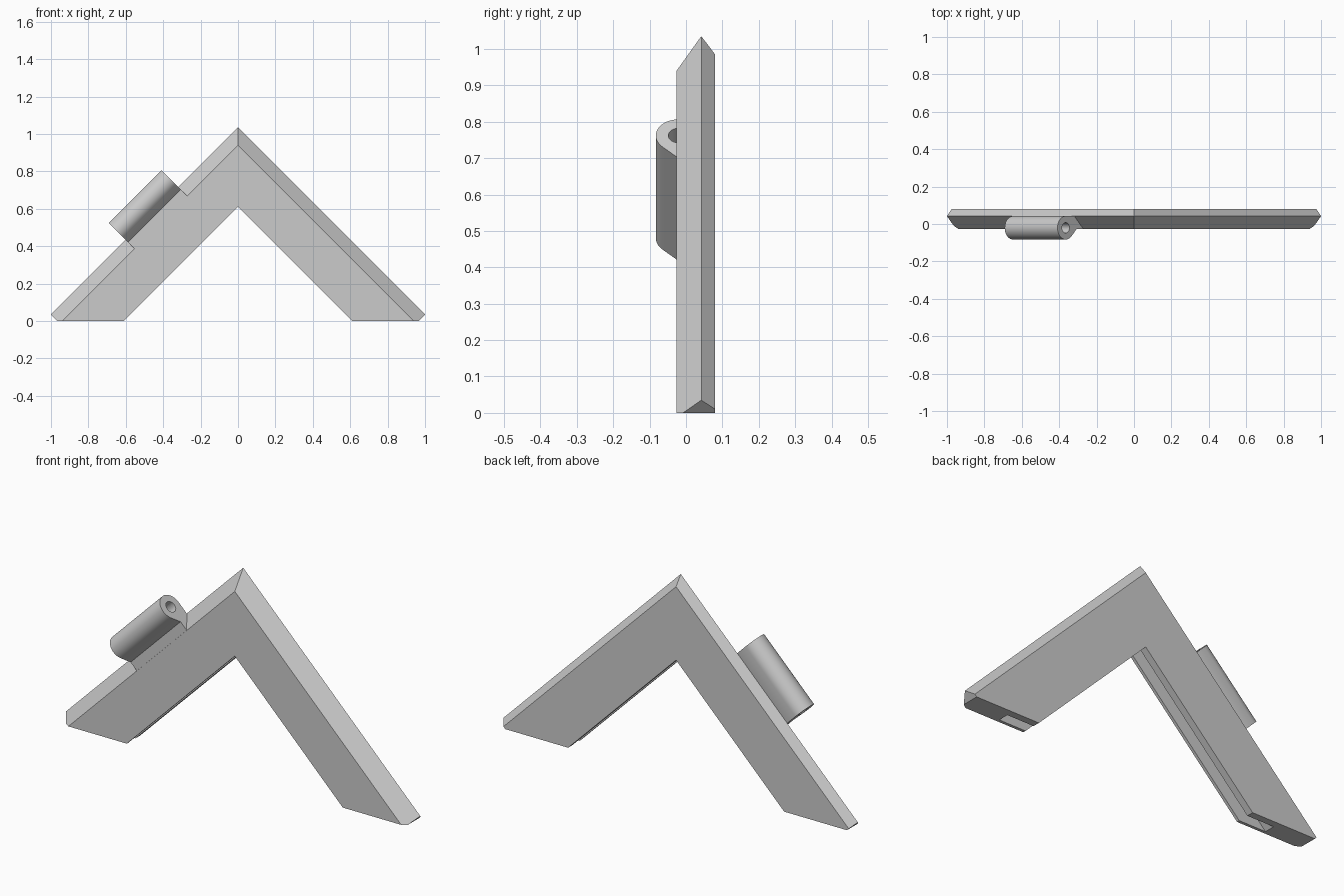
import bpy, bmesh, math
from mathutils import Vector

if "Cube" in bpy.data.objects:
    bpy.data.objects.remove(bpy.data.objects["Cube"])

grey = bpy.data.materials.new("plain grey")
grey.diffuse_color = (0.6, 0.6, 0.6, 1)
grey.use_nodes = True
grey.node_tree.nodes["Principled BSDF"].inputs["Base Color"].default_value = grey.diffuse_color


def finish(bm, name):
    bmesh.ops.recalc_face_normals(bm, faces=bm.faces)
    me = bpy.data.meshes.new(name)
    bm.to_mesh(me)
    bm.free()
    me.materials.append(grey)
    ob = bpy.data.objects.new(name, me)
    bpy.context.collection.objects.link(ob)
    return ob


def loft(bm, sections):
    """Join matching point loops with quads; returns the vertex rings."""
    rings = [[bm.verts.new(p) for p in s] for s in sections]
    n = len(rings[0])
    for a, b in zip(rings, rings[1:]):
        for i in range(n):
            j = (i + 1) % n
            bm.faces.new((a[i], a[j], b[j], b[i]))
    return rings


def trim(bm, co, no):
    """Cut away everything beyond a plane and cap the opening."""
    bmesh.ops.bisect_plane(bm, geom=bm.verts[:] + bm.edges[:] + bm.faces[:],
                           plane_co=co, plane_no=no, clear_outer=True)


def cap(bm):
    bmesh.ops.holes_fill(bm, edges=[e for e in bm.edges if e.is_boundary], sides=0)


# Mitred angle frame: bevelled outer edge, slot along the inner edge (y, height at the apex)
profile = [(-.026, .61), (-.026, .94), (.042, 1.035), (.08, .985), (.08, .61),
           (.044, .61), (.044, .76), (-.011, .76), (-.011, .61)]
bm = bmesh.new()
loft(bm, [[(x, y, h - abs(x)) for y, h in profile] for x in (-1.2, 0, 1.2)])
trim(bm, (0, 0, 0), (0, 0, -1))
cap(bm)
for s in (-1, 1):                       # clipped foot tips
    trim(bm, (s * .965, 0, 0), (s, 0, -1))
    cap(bm)
finish(bm, "angle_frame")

# Hinge knuckle: barrel with a sloped web, running along the left leg
ALONG = Vector((1, 0, 1)).normalized()
OUT = Vector((-1, 0, 1)).normalized()
YC, DC, R, HOLE = -.0205, .797, .0625, .028
T0, T1 = -.118, .281


def at(t, y, d):
    return ALONG * t + OUT * d + Vector((0, y, 0))


def arc(r, a0, a1, n):
    return [(YC + r * math.cos(a0 + (a1 - a0) * i / n),
             DC + r * math.sin(a0 + (a1 - a0) * i / n)) for i in range(n + 1)]


outline = arc(R, 0, math.radians(225), 30)
ty, td = outline[-1]
outline += [(-.026, td - (-.026 - ty)), (-.026, .665), (.03, .68), (.042, .73)]
bm = bmesh.new()
for ring in loft(bm, [[at(t, y, d) for y, d in outline] for t in (T0, T1)])[::1]:
    bm.faces.new(ring)
knuckle = finish(bm, "hinge_knuckle")

# Pin hole through the knuckle
bm = bmesh.new()
for ring in loft(bm, [[at(t, y, d) for y, d in arc(HOLE, 0, math.tau, 32)[:-1]]
                      for t in (T0 - .05, T1 + .05)]):
    bm.faces.new(ring)
cutter = finish(bm, "pin_hole_cutter")
cutter.hide_render = True
cutter.hide_viewport = True
mod = knuckle.modifiers.new("pin_hole", 'BOOLEAN')
mod.operation = 'DIFFERENCE'
mod.solver = 'EXACT'
mod.object = cutter

bpy.context.view_layer.objects.active = knuckle
knuckle.select_set(True)
bpy.ops.object.shade_smooth_by_angle(angle=math.radians(30))
